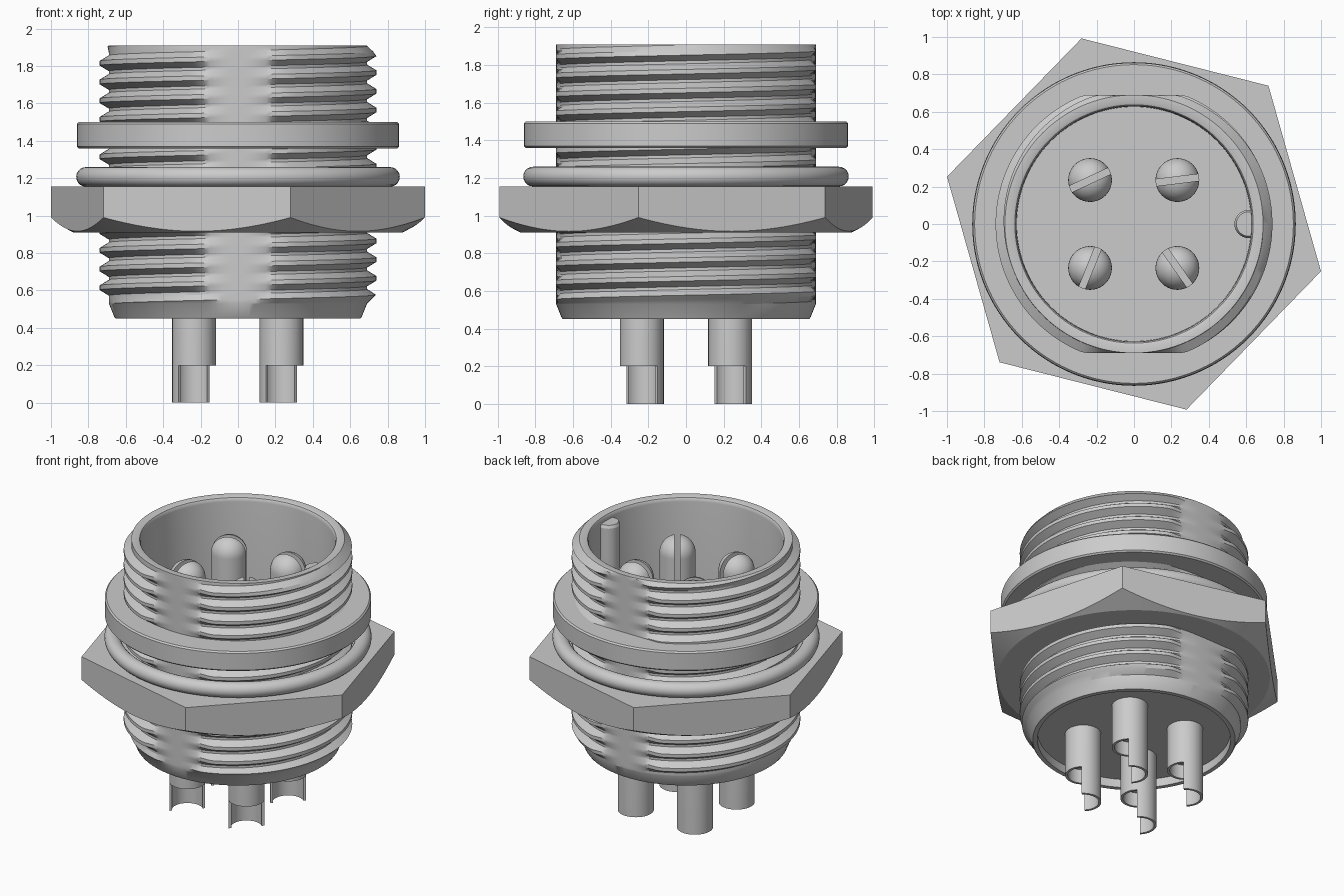
import bpy, bmesh
from math import sin, cos, pi, tau, radians
from mathutils import Matrix

if "Cube" in bpy.data.objects:
    bpy.data.objects.remove(bpy.data.objects["Cube"])

FLAT = 0.69          # half distance between the two flats on the shell
PITCH = 0.1


def smooth(obj, angle=25):
    bpy.ops.object.select_all(action='DESELECT')
    obj.select_set(True)
    bpy.context.view_layer.objects.active = obj
    bpy.ops.object.shade_smooth_by_angle(angle=radians(angle))


def make(name, bm):
    mesh = bpy.data.meshes.new(name)
    bm.to_mesh(mesh)
    bm.free()
    obj = bpy.data.objects.new(name, mesh)
    bpy.context.collection.objects.link(obj)
    return obj


def lathe(name, profile, seg=96, closed=True, start=0.0, at=(0, 0)):
    """Revolve (r, z) points; profile may be a list or a function of the angle."""
    bm = bmesh.new()
    cols = []
    for i in range(seg + 1):
        a = start + tau * i / seg
        pts = profile(a) if callable(profile) else profile
        cols.append([bm.verts.new((at[0] + r * cos(a), at[1] + r * sin(a), z)) for r, z in pts])
    n = len(cols[0])
    for c, d in zip(cols, cols[1:]):
        for j in range(n if closed else n - 1):
            k = (j + 1) % n
            bm.faces.new((c[j], d[j], d[k], c[k]))
    bmesh.ops.remove_doubles(bm, verts=bm.verts, dist=1e-5)
    bmesh.ops.recalc_face_normals(bm, faces=bm.faces)
    obj = make(name, bm)
    smooth(obj)
    return obj


# Threaded shell: helical thread outside, cut by two flats, plain bore inside
def shell_profile(a):
    lift = 0.065 + PITCH * a / tau
    limit = FLAT / max(abs(sin(a)), 1e-6)
    pts = [(0.625, 0.45), (0.655, 0.45), (0.662, 0.46), (0.69, 0.53)]
    for k in range(3, 20):
        for off in (-0.042, -0.012, 0.012, 0.042):
            z = min(max(lift + k * PITCH + off, 0.53), 1.91)
            u = (z - lift) % PITCH
            d = min(u, PITCH - u)
            r = 0.691 + 0.049 * min(max((0.042 - d) / 0.03, 0), 1)
            pts.append((min(r, limit, 0.69 + z - 0.53, 0.69 + 1.91 - z), z))
    pts += [(0.648, 1.91), (0.637, 1.905), (0.631, 1.895), (0.629, 1.88), (0.629, 1.05), (0.625, 0.51)]
    return pts


lathe("threaded_shell", shell_profile, seg=144)

# Insulator disc carrying the pins
lathe("insulator", [(0, 0.51), (0.628, 0.51), (0.628, 1.05), (0, 1.05)], closed=False)

# Key rib inside the socket
lathe("key_rib", [(0, 1.04), (0.075, 1.04), (0.075, 1.85), (0.065, 1.87), (0, 1.87)],
      seg=32, closed=False, at=(0.612, 0))


# Hex nut with a conical chamfer underneath
CORNER = radians(-14.2)


def nut_profile(a):
    t = (a - CORNER) % (pi / 3) - pi / 6
    r = 0.893 / cos(t)
    return [(0.69, 1.155), (r, 1.155), (r, 0.91 + (r - 0.88) * 0.53), (0.88, 0.91), (0.69, 0.91)]


lathe("hex_nut", nut_profile, seg=120, start=CORNER)

# Sealing ring and washer
lathe("seal_ring", [(0.8125 + 0.0525 * cos(tau * i / 20), 1.2075 + 0.0525 * sin(tau * i / 20))
                    for i in range(20)], seg=120)
lathe("washer", [(0.69, 1.36), (0.852, 1.36), (0.862, 1.37), (0.862, 1.49), (0.852, 1.50), (0.69, 1.50)],
      seg=120)

# Pins: domed slotted tips above, hollow half-open solder cups below
R = 0.117
pin_profile = [(0, 0.3), (0.1, 0.3), (0.1, 0.0), (R, 0.0)]
pin_profile += [(R * cos(pi / 2 * i / 10), 1.66 + R * sin(pi / 2 * i / 10)) for i in range(11)]
cutters = bmesh.new()


def add_box(x, y, z, size, angle):
    bmesh.ops.create_cube(cutters, size=1, matrix=Matrix.Translation((x, y, z))
                          @ Matrix.Rotation(angle, 4, 'Z') @ Matrix.Diagonal((*size, 1)))


pins = []
for x, y, slot in ((-0.235, 0.235, 25), (0.232, 0.235, 7), (-0.235, -0.235, 68), (0.232, -0.235, -55)):
    pins.append(lathe("contact_pin", pin_profile, seg=40, closed=False, at=(x, y)))
    add_box(x, y, 1.6, (0.3, 0.036, 0.7), radians(slot))
    add_box(x + 0.075 * cos(pi / 4), y - 0.075 * sin(pi / 4), 0.05, (0.151, 0.28, 0.3), -pi / 4)

cutter = make("pin_cutter", cutters)
cutter.hide_render = True
for pin in pins:
    mod = pin.modifiers.new("cut", 'BOOLEAN')
    mod.operation = 'DIFFERENCE'
    mod.solver = 'EXACT'
    mod.object = cutter
    bpy.context.view_layer.objects.active = pin
    bpy.ops.object.modifier_apply(modifier=mod.name)
    smooth(pin)
bpy.data.objects.remove(cutter)
